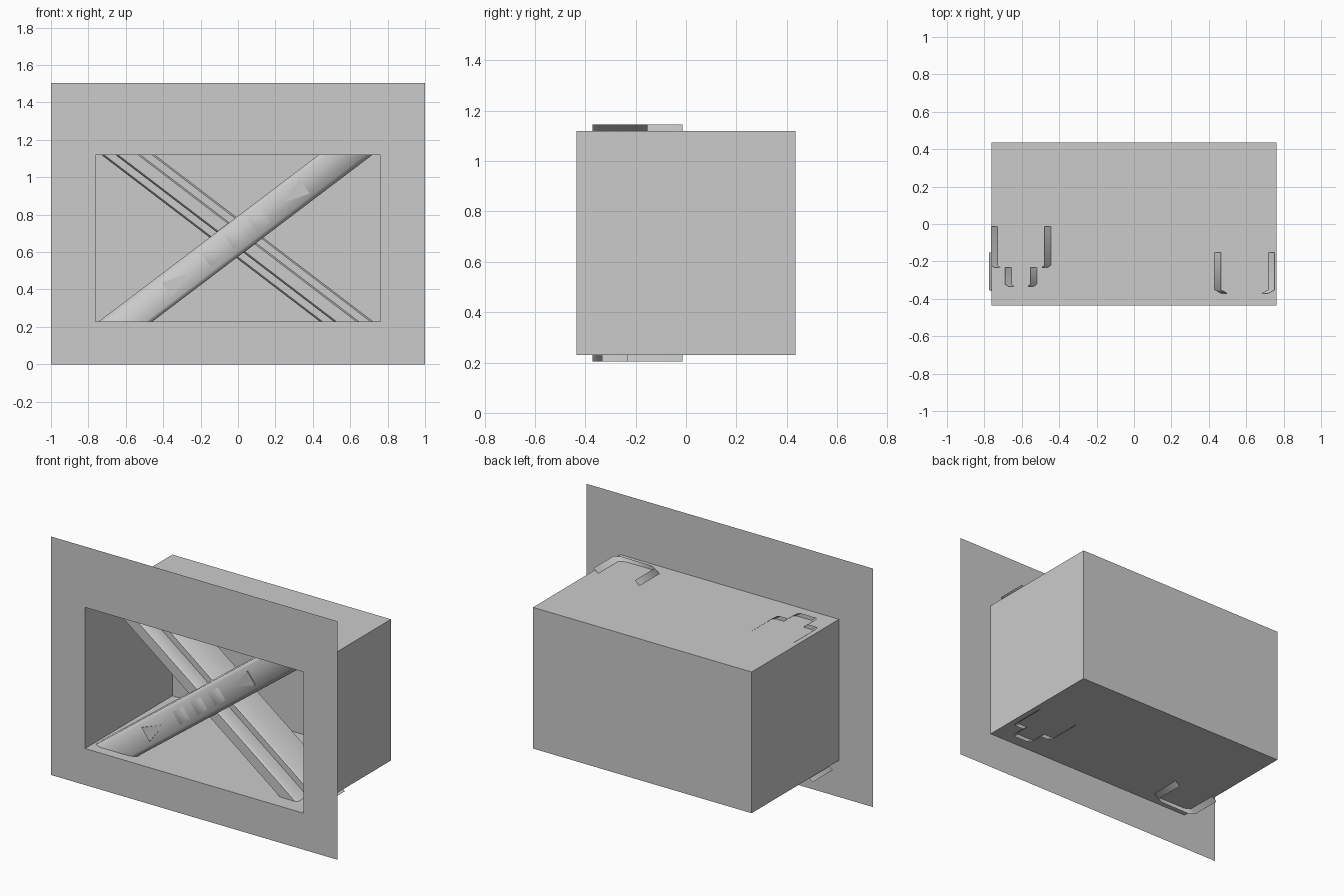
import bpy, bmesh, math

cube = bpy.data.objects.get("Cube")
if cube:
    bpy.data.objects.remove(cube)

grey = bpy.data.materials.new("plain grey")
grey.use_nodes = True
GREY = (0.6, 0.6, 0.6, 1)
grey.diffuse_color = GREY
grey.node_tree.nodes["Principled BSDF"].inputs["Base Color"].default_value = GREY

MID = 0.675            # height of the crossing
FRONT, BACK = -0.435, 0.435
HX, LOW, HIGH = 0.762, 0.23, 1.12   # opening


def make(name, verts, faces, smooth=False):
    mesh = bpy.data.meshes.new(name)
    bm = bmesh.new()
    vs = [bm.verts.new(v) for v in verts]
    for f in faces:
        bm.faces.new([vs[i] for i in f])
    bmesh.ops.recalc_face_normals(bm, faces=bm.faces)
    bm.to_mesh(mesh)
    bm.free()
    mesh.materials.append(grey)
    obj = bpy.data.objects.new(name, mesh)
    bpy.context.collection.objects.link(obj)
    if smooth:
        bpy.ops.object.select_all(action='DESELECT')
        obj.select_set(True)
        bpy.context.view_layer.objects.active = obj
        bpy.ops.object.shade_smooth_by_angle(angle=math.radians(50))
    return obj


def rect(x, z0, z1, y):
    return [(-x, y, z0), (x, y, z0), (x, y, z1), (-x, y, z1)]


ring = [(i, (i + 1) % 4, (i + 1) % 4 + 4, i + 4) for i in range(4)]

# Thin front plate with a rectangular opening
make("front_plate", rect(1, 0, 1.503, FRONT) + rect(HX, LOW, HIGH, FRONT), ring)

# Open-fronted box behind the plate
make("recess_box", rect(HX, LOW, HIGH, FRONT) + rect(HX, LOW, HIGH, BACK),
     ring + [(4, 5, 6, 7)])


# Sheet-metal beam: half profile (sideways, depth) mirrored and swept diagonally
def beam(name, half, lean, cx):
    profile = half + [(-x, y) for x, y in reversed(half)]
    n = len(profile)
    verts = [(cx + lean * (z - MID) + x, y, z)
             for z in (0.205, 1.145) for x, y in profile]
    faces = [(i, i + 1, i + 1 + n, i + n) for i in range(n - 1)]
    return make(name, verts, faces, True)


beam("front_beam", [(-0.144, -0.153), (-0.144, -0.352), (-0.107, -0.372)], 1.32, -0.012)
beam("rear_beam", [(-0.143, -0.013), (-0.143, -0.221), (-0.128, -0.232),
                   (-0.068, -0.232), (-0.068, -0.322), (-0.053, -0.333)], -1.31, -0.005)


# Raised details on the front beam, placed along and across its length
def on_beam(a, p, y):
    return (-0.012 + a * 0.8 - p * 0.6, y, MID + a * 0.6 + p * 0.8)


WEB, TOP = -0.371, -0.379
for k, name in zip((-1, 0, 1), ("lower_boss", "middle_boss", "upper_boss")):
    corners = [(-1, -1), (1, -1), (1, 1), (-1, 1)]
    verts = [on_beam(k * 0.155 + sx * s, sy * s, y)
             for s, y in ((0.045, WEB), (0.03, TOP)) for sx, sy in corners]
    make(name, verts, ring + [(4, 5, 6, 7)], True)

# Arrow-shaped wedges pointing at the centre
for k, name in ((-1, "lower_arrow"), (1, "upper_arrow")):
    verts = [on_beam(k * a, p, y) for a, p, y in
             ((0.31, 0, WEB), (0.46, 0.046, WEB), (0.46, -0.046, WEB),
              (0.46, 0.046, TOP), (0.46, -0.046, TOP))]
    make(name, verts, [(0, 3, 4), (0, 1, 3), (0, 4, 2), (1, 2, 4, 3)])
